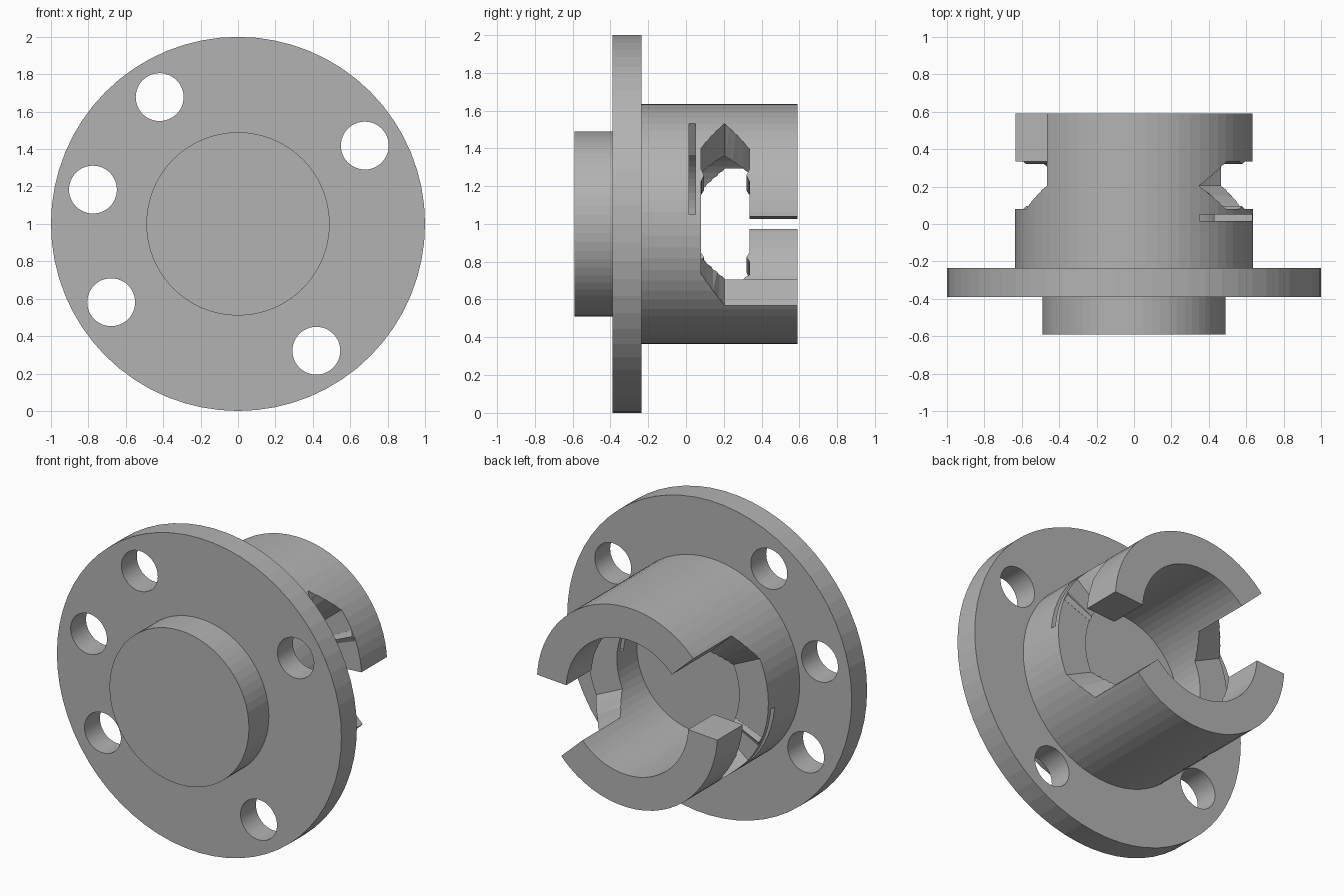
import bpy, bmesh
from math import sin, cos, radians, pi

if "Cube" in bpy.data.objects:
    bpy.data.objects.remove(bpy.data.objects["Cube"])

SEGMENTS = 64
INNER, OUTER = 0.43, 0.635   # collar wall radii
AXIS_Z = 1.0                 # height of the y-parallel main axis

metal = bpy.data.materials.new("plain grey metal")
metal.use_nodes = True
grey = (0.45, 0.45, 0.45, 1)
metal.diffuse_color = grey
metal.node_tree.nodes["Principled BSDF"].inputs["Base Color"].default_value = grey


def polar(r, angle, y):
    return (r * cos(angle), y, AXIS_Z + r * sin(angle))


def finish(name, bm):
    bmesh.ops.recalc_face_normals(bm, faces=bm.faces)
    mesh = bpy.data.meshes.new(name)
    bm.to_mesh(mesh)
    bm.free()
    mesh.materials.append(metal)
    obj = bpy.data.objects.new(name, mesh)
    bpy.context.collection.objects.link(obj)
    return obj


def lathe(name, profile):
    """Solid of revolution; the profile of (radius, y) ends become caps."""
    bm = bmesh.new()
    rings = [[bm.verts.new(polar(r, 2 * pi * i / SEGMENTS, y))
              for i in range(SEGMENTS)] for r, y in profile]
    for a, b in zip(rings, rings[1:]):
        for i in range(SEGMENTS):
            j = (i + 1) % SEGMENTS
            bm.faces.new((a[i], a[j], b[j], b[i]))
    bm.faces.new(rings[0])
    bm.faces.new(rings[-1])
    return finish(name, bm)


def sector(name, stations, turn=0, r0=0.3, r1=0.75, step=4):
    """Curved block through (degrees, y_min, y_max) stations."""
    rows = []
    for (a, p, q), (b, s, t) in zip(stations, stations[1:]):
        n = max(1, round((b - a) / step))
        rows += [(a + (b - a) * k / n, p + (s - p) * k / n, q + (t - q) * k / n)
                 for k in range(n)]
    rows.append(stations[-1])
    bm = bmesh.new()
    loops = []
    for a, lo, hi in rows:
        ang = radians(a + turn)
        loops.append([bm.verts.new(polar(r, ang, y))
                      for r, y in ((r0, lo), (r1, lo), (r1, hi), (r0, hi))])
    for a, b in zip(loops, loops[1:]):
        for i in range(4):
            j = (i + 1) % 4
            bm.faces.new((a[i], a[j], b[j], b[i]))
    bm.faces.new(loops[0])
    bm.faces.new(loops[-1])
    return finish(name, bm)


def cut(target, cutter):
    cutter.hide_render = True
    mod = target.modifiers.new("cut", "BOOLEAN")
    mod.operation = "DIFFERENCE"
    mod.solver = "EXACT"
    mod.object = cutter
    bpy.context.view_layer.objects.active = target
    bpy.ops.object.modifier_apply(modifier=mod.name)
    bpy.data.objects.remove(cutter)


# Flange with bolt holes, and the front boss
flange = lathe("flange", [(1, -0.39), (1, -0.235)])
for degrees in (31.7, 121.7, 166.7, 211.7, 301.7):
    hx, _, hz = polar(0.797, radians(degrees), 0)
    bpy.ops.mesh.primitive_cylinder_add(vertices=48, radius=0.128, depth=0.6,
                                        location=(hx, -0.31, hz),
                                        rotation=(pi / 2, 0, 0))
    cut(flange, bpy.context.object)
lathe("front_boss", [(0.49, -0.59), (0.49, -0.39)])

# Hollow collar with a closed floor
collar = lathe("collar", [(OUTER, -0.235), (OUTER, 0.59), (INNER, 0.59), (INNER, -0.12)])

# Two opposite bayonet slots: open entrance, pointed track and thin relief slit
for turn in (0, 180):
    cut(collar, sector("entrance", [(-43, 0.205, 0.7), (-25, 0.08, 0.7), (3.5, 0.08, 0.7)], turn))
    cut(collar, sector("track", [(-6, 0.08, 0.335), (39, 0.08, 0.335), (56.6, 0.205, 0.207)], turn))
    cut(collar, sector("slit", [(4.5, 0.015, 0.05), (56.6, 0.015, 0.05)], turn))

    # Small detent ridges on both walls of the track
    side = "left" if turn == 0 else "right"
    for end, wall, tip in (("front", 0.075, 0.095), ("rear", 0.34, 0.32)):
        mid = sorted((wall, tip))
        flat = sorted((wall, wall + (tip - wall) * 0.3))
        sector(f"{side}_{end}_detent", [(21, *flat), (24, *mid), (27, *flat)],
               turn, INNER + 0.002, OUTER - 0.002)
